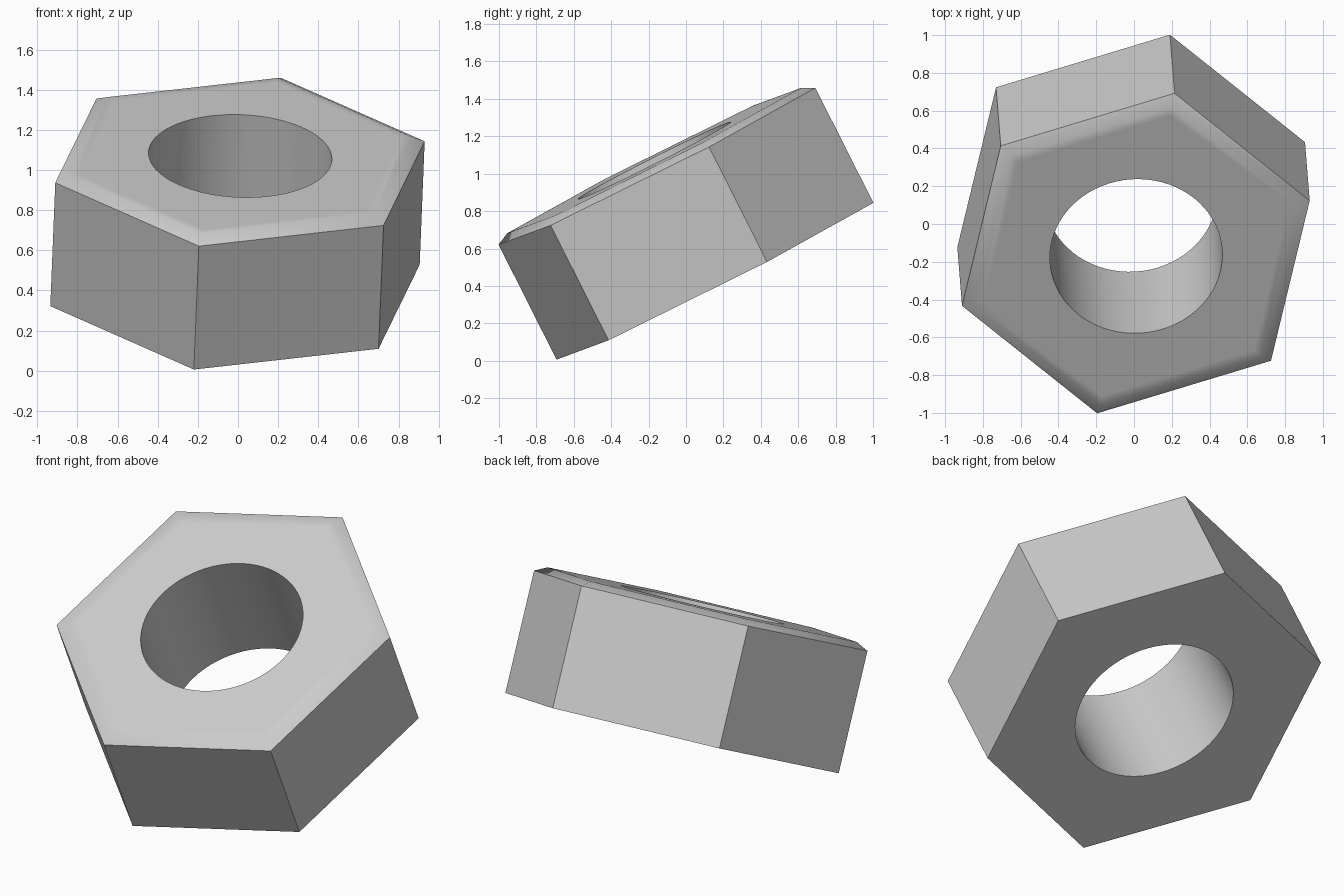
import bpy, bmesh
from math import cos, sin, pi, radians
from mathutils import Vector, Matrix

cube = bpy.data.objects.get("Cube")
if cube:
    bpy.data.objects.remove(cube, do_unlink=True)

# Plain grey metal
steel = bpy.data.materials.new("grey_metal")
steel.use_nodes = True
grey = (0.6, 0.6, 0.6, 1)
steel.diffuse_color = grey
steel.node_tree.nodes["Principled BSDF"].inputs["Base Color"].default_value = grey

RADIUS, HEIGHT, CHAMFER = 0.967, 0.689, 0.034
BORE = 0.457
PER_SIDE = 12            # bore segments for each hexagon side
SEGS = 6 * PER_SIDE

bm = bmesh.new()


def ring(radius, z, count):
    return [bm.verts.new((radius * cos(2 * pi * i / count),
                          radius * sin(2 * pi * i / count), z))
            for i in range(count)]


def skin(lower, upper):
    n = len(lower)
    for i in range(n):
        j = (i + 1) % n
        bm.faces.new((lower[i], lower[j], upper[j], upper[i]))


def cap(hexagon, circle):
    # Fan from each corner to its share of the bore, plus one triangle per side
    half = PER_SIDE // 2
    for k in range(6):
        for s in range(-half, half):
            a = k * PER_SIDE + s
            bm.faces.new((hexagon[k], circle[(a + 1) % SEGS], circle[a % SEGS]))
        mid = circle[(k * PER_SIDE + half) % SEGS]
        bm.faces.new((hexagon[k], hexagon[(k + 1) % 6], mid))


# Hexagonal body with chamfered top rim
top = HEIGHT + CHAMFER
base_hex = ring(RADIUS, 0, 6)
side_hex = ring(RADIUS, HEIGHT, 6)
rim_hex = ring(RADIUS - 0.07, top, 6)
face_hex = ring(RADIUS - 0.12, top, 6)
for lower, upper in ((base_hex, side_hex), (side_hex, rim_hex), (rim_hex, face_hex)):
    skin(lower, upper)

# Round bore through the middle
bore_low = ring(BORE, 0, SEGS)
bore_top = ring(BORE, top, SEGS)
skin(bore_top, bore_low)
cap(face_hex, bore_top)
cap(base_hex, bore_low)
bmesh.ops.recalc_face_normals(bm, faces=bm.faces)

mesh = bpy.data.meshes.new("hex_nut")
bm.to_mesh(mesh)
bm.free()
mesh.materials.append(steel)
nut = bpy.data.objects.new("hex_nut", mesh)
bpy.context.collection.objects.link(nut)

# Tilt the nut so that it rests on one lower corner
axis = Vector((0.036, -0.45, 0.892)).normalized()
corner = Vector((-0.205, -0.845, -0.4225))
u = (corner - axis * corner.dot(axis)).normalized()
v = axis.cross(u)
tilt = Matrix((u, v, axis)).transposed().to_4x4()
nut.matrix_world = Matrix.Translation((-0.015, 0.155, 0.425)) @ tilt

bpy.ops.object.select_all(action='DESELECT')
nut.select_set(True)
bpy.context.view_layer.objects.active = nut
bpy.ops.object.shade_smooth_by_angle(angle=radians(35))
